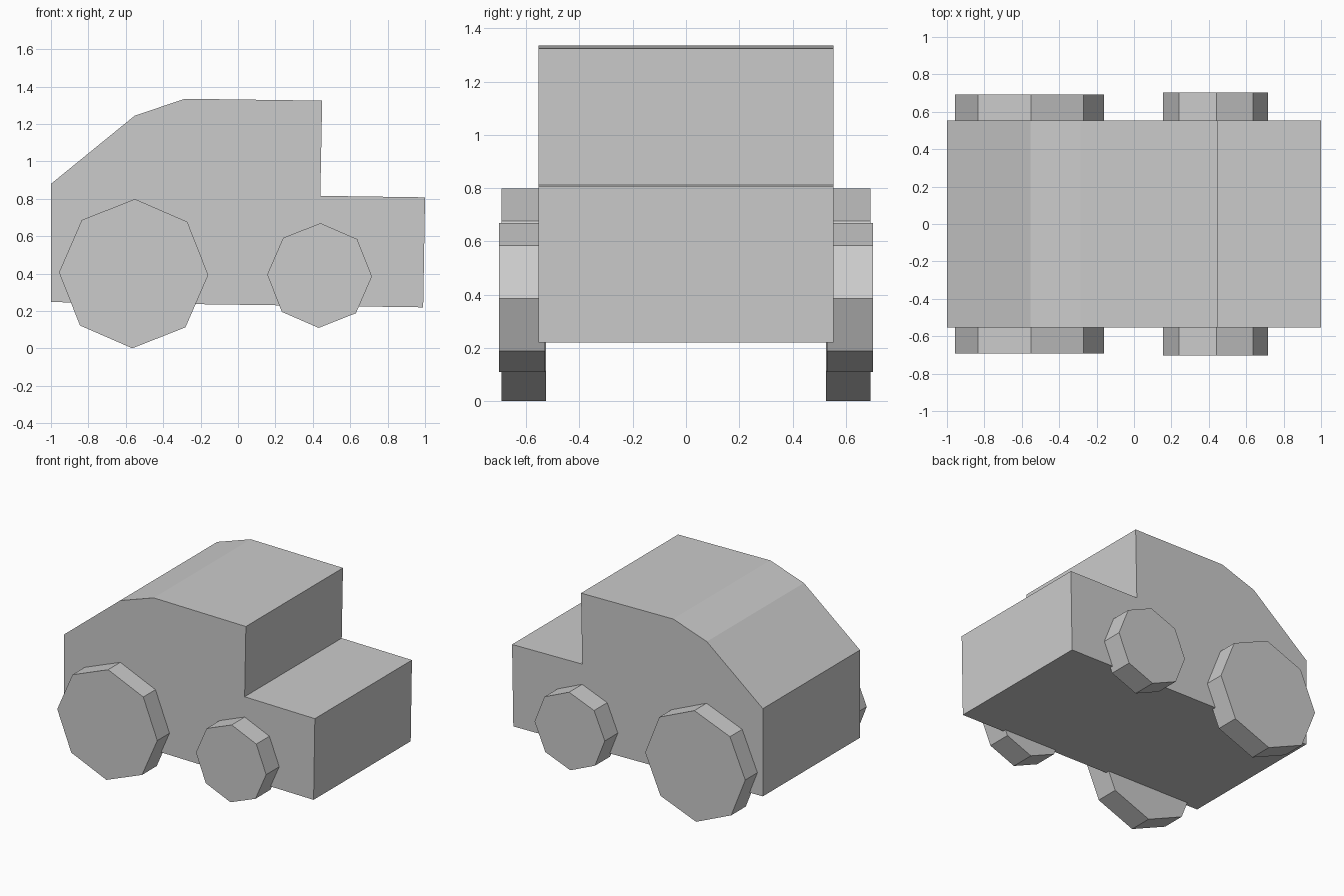
import bpy, bmesh
from math import sin, cos, pi, radians

if "Cube" in bpy.data.objects:
    bpy.data.objects.remove(bpy.data.objects["Cube"])


def extrude_profile(name, points, y0, y1):
    """Closed prism from an x-z outline, spanning y0 to y1."""
    bm = bmesh.new()
    face = bm.faces.new([bm.verts.new((x, y0, z)) for x, z in points])
    ext = bmesh.ops.extrude_face_region(bm, geom=[face], use_keep_orig=True)
    moved = [v for v in ext["geom"] if isinstance(v, bmesh.types.BMVert)]
    bmesh.ops.translate(bm, verts=moved, vec=(0, y1 - y0, 0))
    bmesh.ops.recalc_face_normals(bm, faces=bm.faces)
    mesh = bpy.data.meshes.new(name)
    bm.to_mesh(mesh)
    bm.free()
    obj = bpy.data.objects.new(name, mesh)
    bpy.context.collection.objects.link(obj)
    return obj


def octagon(cx, cz, r):
    """Eight-sided wheel outline, tilted a touch like the body."""
    tilt = radians(-1)
    return [(cx + r * cos(tilt + i * pi / 4), cz + r * sin(tilt + i * pi / 4))
            for i in range(8)]


# Body: sloped end, tall cab and low deck
body = [(-1.0, 0.248), (0.99, 0.22), (1.0, 0.808), (0.44, 0.816),
        (0.45, 1.325), (-0.285, 1.335), (-0.553, 1.244), (-1.0, 0.88)]
extrude_profile("body", body, -0.553, 0.553)

# Wheels: large pair under the cab, small pair under the deck
wheels = [("large_wheel", -0.558, 0.40, 0.399, 0.525, 0.692),
          ("small_wheel", 0.436, 0.39, 0.28, 0.53, 0.702)]
for name, cx, cz, r, inner, outer in wheels:
    for side, sign in (("front", -1), ("back", 1)):
        extrude_profile(f"{name}_{side}", octagon(cx, cz, r),
                        sign * inner, sign * outer)
